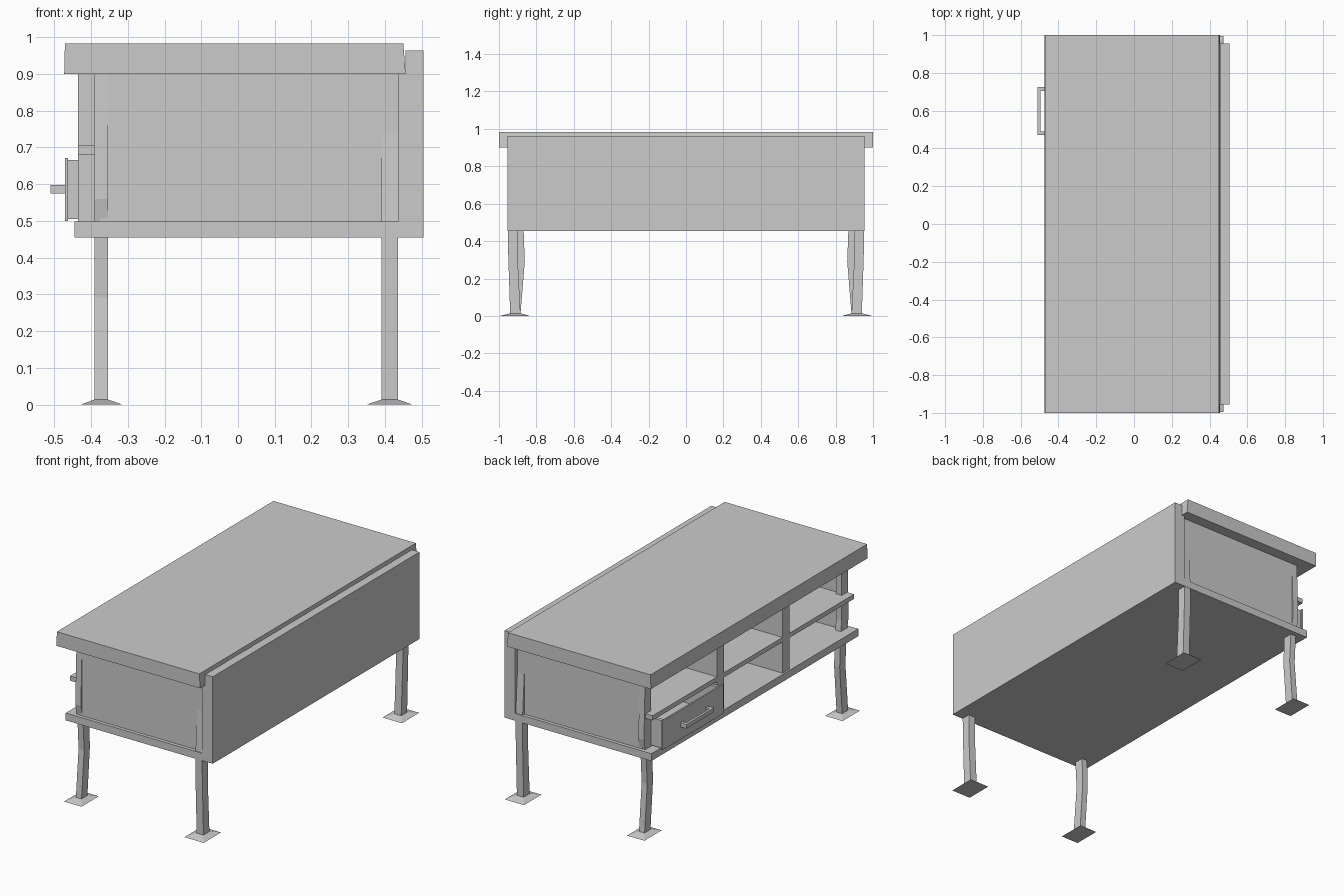
import bpy, bmesh


def mesh_object(name, bm):
    bmesh.ops.recalc_face_normals(bm, faces=bm.faces)
    me = bpy.data.meshes.new(name)
    bm.to_mesh(me)
    bm.free()
    ob = bpy.data.objects.new(name, me)
    bpy.context.collection.objects.link(ob)
    return ob


def loft(name, sections):
    """Stack of rectangles (x0, x1, y0, y1, z) joined into a closed solid."""
    bm = bmesh.new()
    rings = []
    for x0, x1, y0, y1, z in sections:
        rings.append([bm.verts.new(p) for p in
                      ((x0, y0, z), (x1, y0, z), (x1, y1, z), (x0, y1, z))])
    bm.faces.new(rings[0])
    bm.faces.new(rings[-1])
    for a, b in zip(rings, rings[1:]):
        for i in range(4):
            j = (i + 1) % 4
            bm.faces.new((a[i], a[j], b[j], b[i]))
    return mesh_object(name, bm)


def box(name, x, y, z):
    return loft(name, [(*x, *y, z[0]), (*x, *y, z[1])])


def mirrored(name, sections):
    """The same part at both ends of the cabinet."""
    for side, label in ((1, "right"), (-1, "left")):
        loft(f"{name}_{label}", [(x0, x1, *sorted((side * y0, side * y1)), z)
                                 for x0, x1, y0, y1, z in sections])


# Cabinet carcass, open towards -x
loft("top_board", [(-0.473, 0.456, -1, 1, 0.90), (-0.471, 0.45, -1, 1, 0.983)])
box("bottom_board", (-0.445, 0.505), (-0.955, 0.955), (0.455, 0.498))
box("back_panel", (0.456, 0.505), (-0.955, 0.955), (0.455, 0.963))
box("back_frame", (0.436, 0.456), (-0.955, 0.955), (0.498, 0.90))
mirrored("end_panel", [(-0.375, 0.436, 0.90, 0.935, z) for z in (0.498, 0.90)])

# Compartments
mirrored("divider", [(-0.435, 0.436, 0.27, 0.335, z) for z in (0.498, 0.90)])
box("shelf", (-0.435, 0.436), (-0.93, 0.93), (0.68, 0.707))

# Bent front legs continue up as corner posts, back legs are straighter
mirrored("front_leg", [(-0.39, -0.354, 0.885, 0.94, 0.01),
                       (-0.39, -0.354, 0.862, 0.915, 0.29),
                       (-0.39, -0.354, 0.868, 0.925, 0.455),
                       (-0.39, -0.354, 0.88, 0.945, 0.56),
                       (-0.39, -0.354, 0.88, 0.935, 0.90)])
mirrored("back_leg", [(0.391, 0.435, 0.885, 0.94, 0.01),
                      (0.391, 0.435, 0.90, 0.95, 0.31),
                      (0.391, 0.435, 0.90, 0.953, 0.455),
                      (0.391, 0.435, 0.885, 0.934, 0.75)])

# Flat pyramid feet
mirrored("front_foot", [(-0.428, -0.315, 0.835, 0.995, 0),
                        (-0.39, -0.354, 0.885, 0.94, 0.014)])
mirrored("back_foot", [(0.35, 0.475, 0.835, 0.995, 0),
                       (0.391, 0.435, 0.885, 0.94, 0.014)])

# Drawer, slightly pulled out
box("drawer_front", (-0.471, -0.462), (0.325, 0.89), (0.50, 0.671))
for y in (0.345, 0.86):
    box("drawer_side", (-0.462, 0.38), (y, y + 0.02), (0.505, 0.666))
box("drawer_back", (0.36, 0.38), (0.365, 0.86), (0.505, 0.666))
box("drawer_base", (-0.462, 0.38), (0.345, 0.88), (0.505, 0.52))

# Drawer handle
box("handle_bar", (-0.51, -0.496), (0.47, 0.725), (0.574, 0.598))
for y in (0.47, 0.705):
    box("handle_post", (-0.496, -0.471), (y, y + 0.02), (0.574, 0.598))
